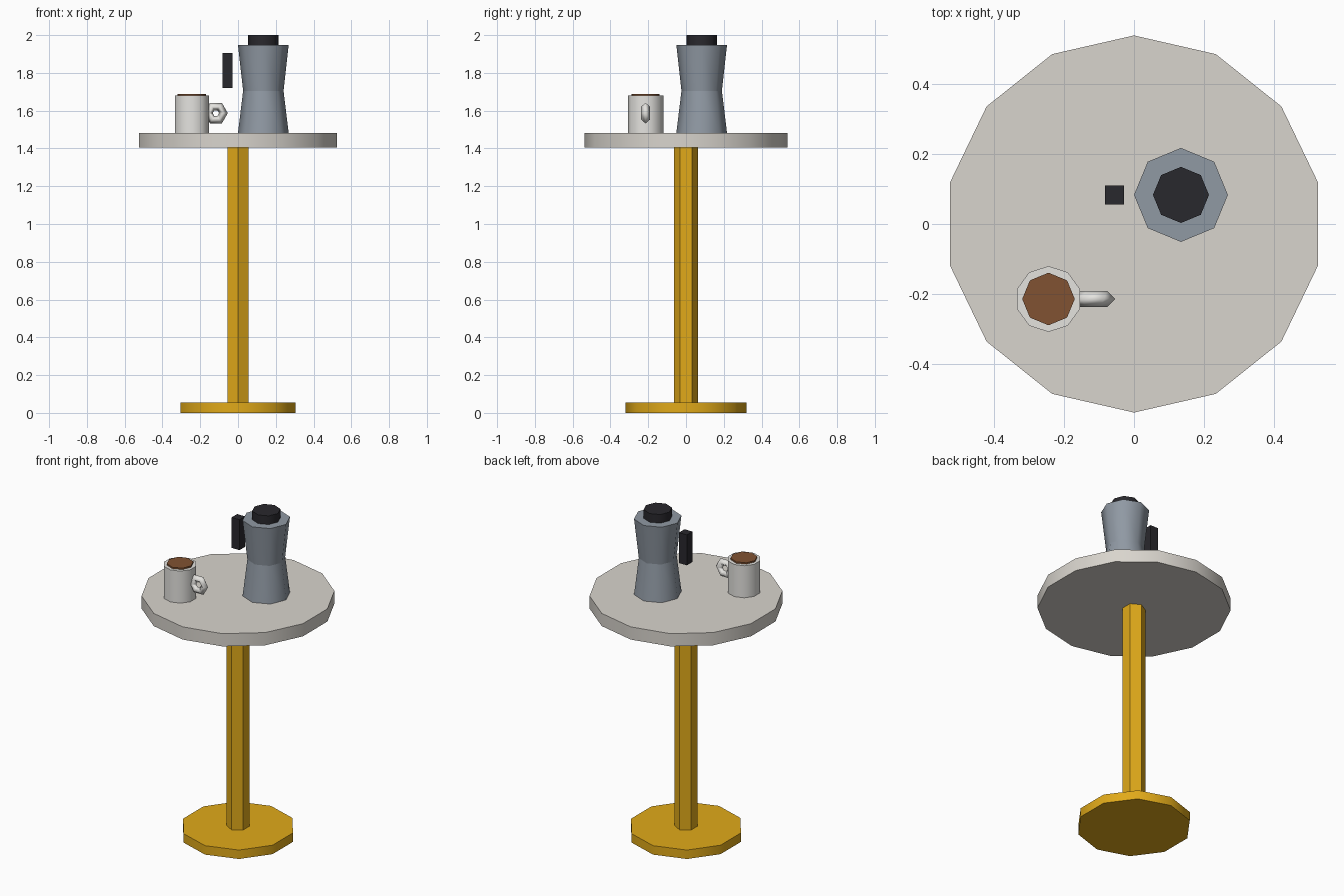
import bpy
from math import pi, radians

if "Cube" in bpy.data.objects:
    bpy.data.objects.remove(bpy.data.objects["Cube"])


def material(name, rgb):
    m = bpy.data.materials.new(name)
    m.diffuse_color = (*rgb, 1)
    m.use_nodes = True
    m.node_tree.nodes["Principled BSDF"].inputs["Base Color"].default_value = m.diffuse_color
    return m


gold = material("gold", (0.75, 0.40, 0.01))
stone = material("stone", (0.69, 0.66, 0.61))
china = material("china", (0.78, 0.77, 0.74))
steel = material("steel", (0.28, 0.32, 0.37))
black = material("black", (0.022, 0.021, 0.026))
coffee = material("coffee", (0.22, 0.085, 0.032))


def finish(name, mat):
    ob = bpy.context.object
    ob.name = name
    ob.data.materials.append(mat)
    return ob


def drum(name, mat, sides, r1, r2, z1, z2, x=0, y=0):
    """Low-poly cylinder or cone from z1 to z2."""
    bpy.ops.mesh.primitive_cone_add(vertices=sides, radius1=r1, radius2=r2,
                                    depth=z2 - z1, location=(x, y, (z1 + z2) / 2))
    bpy.ops.object.shade_smooth_by_angle(angle=radians(50))
    return finish(name, mat)


# Table
drum("table_base", gold, 10, 0.32, 0.32, 0, 0.055)
drum("table_post", gold, 6, 0.064, 0.064, 0.05, 1.41)
drum("table_top", stone, 14, 0.538, 0.538, 1.405, 1.483)

# Coffee pot
px, py = 0.134, 0.083
drum("pot_lower", steel, 8, 0.134, 0.107, 1.483, 1.705, px, py)
drum("pot_upper", steel, 8, 0.107, 0.134, 1.705, 1.947, px, py)
drum("pot_lid", black, 8, 0.08, 0.08, 1.94, 2.0, px, py)
bpy.ops.mesh.primitive_cube_add(size=1, location=(-0.056, py, 1.813))
bpy.context.object.scale = (0.054, 0.054, 0.187)
finish("pot_handle", black)

# Mug
mx, my = -0.244, -0.214
drum("mug_body", china, 10, 0.094, 0.094, 1.483, 1.68, mx, my)
drum("mug_coffee", coffee, 8, 0.075, 0.075, 1.67, 1.689, mx, my)
bpy.ops.mesh.primitive_torus_add(major_segments=6, minor_segments=4,
                                 major_radius=0.04, minor_radius=0.023,
                                 location=(-0.117, my, 1.587), rotation=(pi / 2, 0, 0))
bpy.ops.object.shade_smooth()
finish("mug_handle", china)
